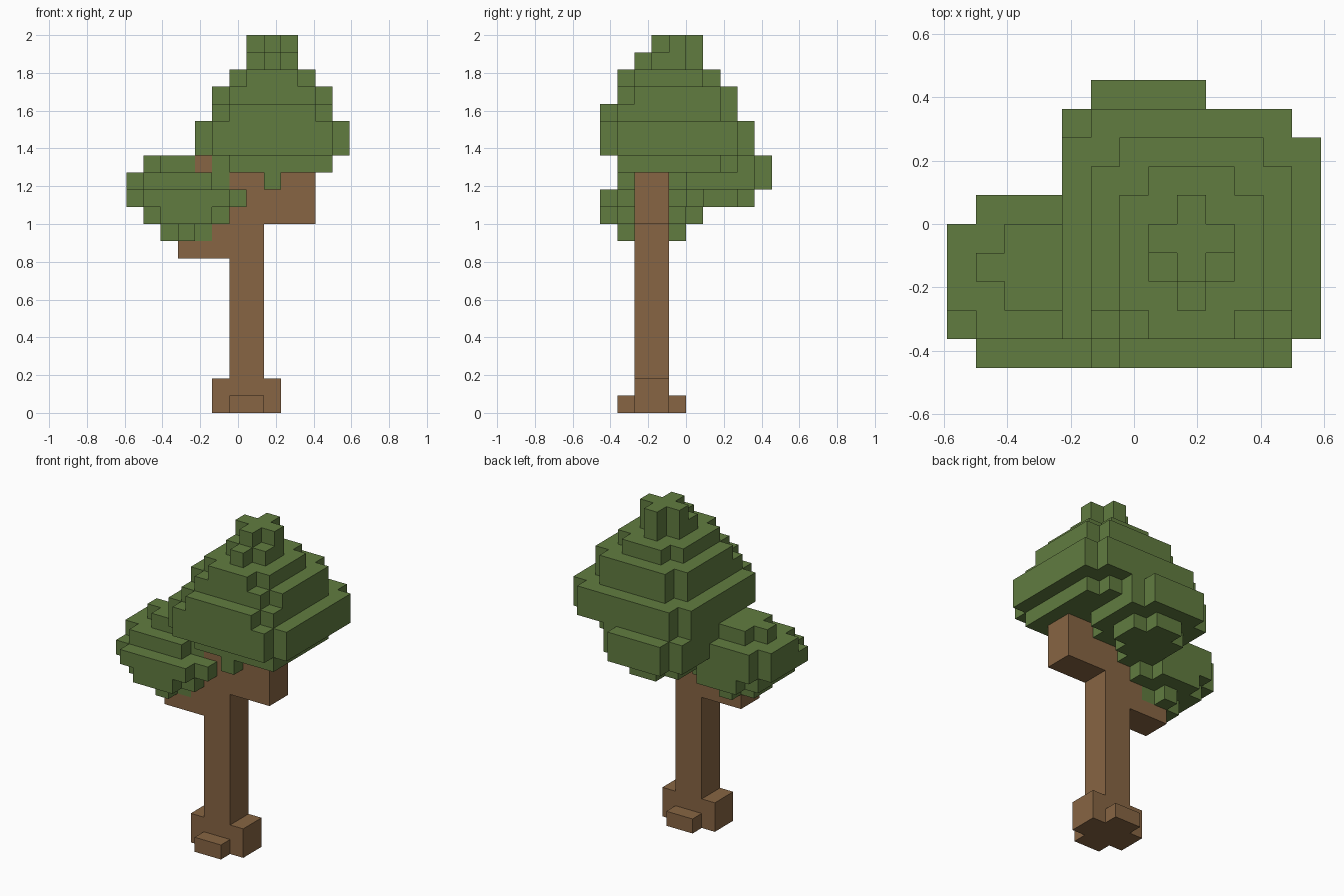
import bpy
import bmesh
import math
from mathutils import Vector

cube = bpy.data.objects.get("Cube")
if cube:
    bpy.data.objects.remove(cube, do_unlink=True)

UNIT = 1 / 11                      # edge of one block
ORIGIN = Vector((-6.5, -5, 0))     # corner of the block grid


def material(name, rgb):
    mat = bpy.data.materials.new(name)
    mat.use_nodes = True
    color = (*rgb, 1)
    mat.diffuse_color = color
    mat.node_tree.nodes["Principled BSDF"].inputs["Base Color"].default_value = color
    return mat


def slab(x, y, z):
    """Grid cells of a box, each argument a (start, stop) range."""
    return {(i, j, k) for i in range(*x) for j in range(*y) for k in range(*z)}


def cross(z, a, b):
    """A stepped layer: the union of two overlapping rectangles."""
    return slab(a[0], a[1], z) | slab(b[0], b[1], z)


def build(name, cells, mat):
    """Skin the outside of a set of cells and merge the flat areas."""
    bm = bmesh.new()
    verts = {}

    def corner(p):
        key = tuple(p)
        if key not in verts:
            verts[key] = bm.verts.new((Vector(p) + ORIGIN) * UNIT)
        return verts[key]

    for cell in sorted(cells):
        for axis in range(3):
            u, v = (axis + 1) % 3, (axis + 2) % 3
            for side in (0, 1):
                beside = list(cell)
                beside[axis] += 2 * side - 1
                if tuple(beside) in cells:
                    continue
                ring = []
                for du, dv in ((0, 0), (1, 0), (1, 1), (0, 1)):
                    p = list(cell)
                    p[axis] += side
                    p[u] += du
                    p[v] += dv
                    ring.append(corner(p))
                bm.faces.new(ring if side else ring[::-1])
    bmesh.ops.dissolve_limit(bm, angle_limit=math.radians(1),
                             verts=bm.verts[:], edges=bm.edges[:])
    mesh = bpy.data.meshes.new(name)
    bm.to_mesh(mesh)
    bm.free()
    mesh.materials.append(mat)
    obj = bpy.data.objects.new(name, mesh)
    bpy.context.collection.objects.link(obj)


bark = material("bark brown", (0.242, 0.130, 0.056))
leaf = material("leaf green", (0.120, 0.202, 0.051))

# Trunk, root flares and the two branches
DEEP = (2, 4)
wood = slab((6, 8), DEEP, (0, 14))
wood |= slab((5, 9), DEEP, (0, 2)) | slab((6, 8), (1, 5), (0, 1))
wood |= slab((8, 11), DEEP, (11, 14))
wood |= slab((3, 6), DEEP, (9, 10)) | slab((5, 6), DEEP, (10, 12))
wood |= slab((4, 5), DEEP, (11, 15))

# Main crown, bottom to top
crown = slab((8, 9), (1, 2), (13, 14)) | slab((6, 12), (1, 2), (14, 15))
crown |= cross((14, 15), ((5, 12), (2, 7)), ((6, 11), (1, 8)))
crown |= cross((15, 17), ((4, 13), (1, 8)), ((5, 12), (0, 9)))
crown |= cross((17, 18), ((5, 12), (1, 7)), ((6, 11), (0, 8)))
crown |= cross((18, 19), ((5, 12), (2, 7)), ((6, 11), (1, 8)))
crown |= cross((19, 20), ((6, 11), (2, 6)), ((7, 10), (1, 7)))
crown |= cross((20, 21), ((7, 10), (3, 5)), ((8, 9), (2, 6)))
crown |= cross((21, 22), ((7, 10), (4, 5)), ((8, 9), (3, 6)))

# Clump hanging behind the crown
back = cross((12, 13), ((5, 9), (6, 8)), ((6, 8), (5, 9)))
back |= cross((13, 15), ((4, 10), (5, 9)), ((5, 9), (4, 10)))

# Clump on the side branch
side = cross((10, 11), ((2, 5), (2, 4)), ((3, 4), (1, 5)))
side |= cross((11, 12), ((1, 6), (1, 5)), ((2, 5), (0, 6)))
side |= cross((12, 13), ((0, 7), (1, 5)), ((1, 6), (0, 6)))
side |= cross((13, 14), ((0, 6), (2, 5)), ((1, 5), (1, 6)))
side |= cross((14, 15), ((2, 4), (2, 5)), ((1, 4), (3, 4)))

build("trunk_and_branches", wood, bark)
build("main_crown", crown - wood, leaf)
build("back_clump", back - crown - wood, leaf)
build("side_clump", side - crown - back - wood, leaf)
